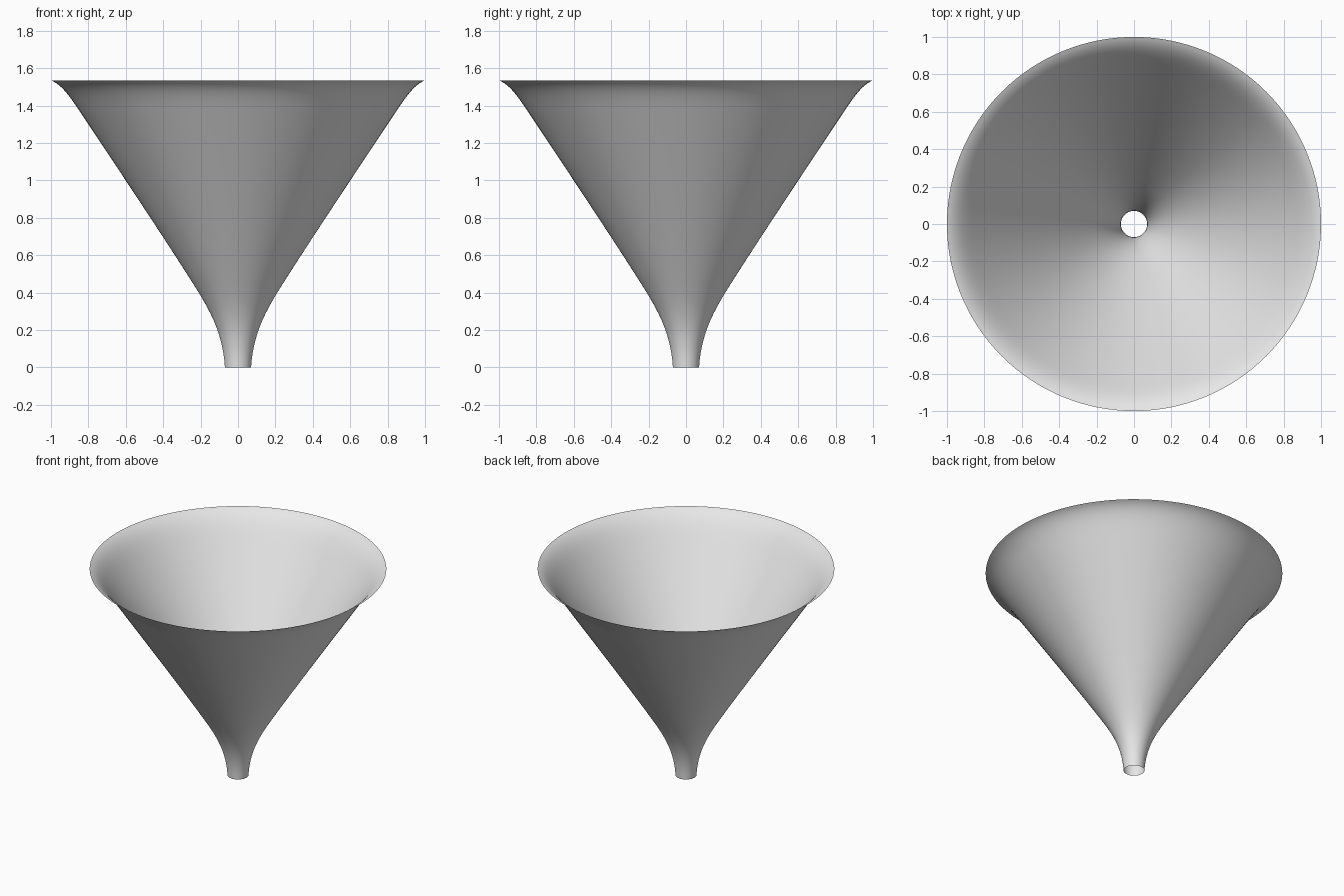
import bpy
import bmesh
import math
from mathutils import Vector
from mathutils.geometry import interpolate_bezier

if "Cube" in bpy.data.objects:
    bpy.data.objects.remove(bpy.data.objects["Cube"])

# Light grey material
grey = bpy.data.materials.new("light_grey")
grey.use_nodes = True
colour = (0.8, 0.8, 0.8, 1)
grey.diffuse_color = colour
grey.node_tree.nodes["Principled BSDF"].inputs["Base Color"].default_value = colour

# Wall profile as (radius, height): curved spout, nearly straight cone, flared rim
curves = [
    [(0.07, 0), (0.08, 0.17), (0.14, 0.285), (0.21, 0.4)],
    [(0.21, 0.4), (0.35, 0.625), (0.66, 1.09), (0.84, 1.36)],
    [(0.84, 1.36), (0.9, 1.45), (0.94, 1.51), (1.0, 1.535)],
]
profile = []
for curve in curves:
    points = interpolate_bezier(*[Vector((r, 0, z)) for r, z in curve], 13)
    profile += points if not profile else points[1:]

# Revolve the profile into an open, thin-walled funnel
bm = bmesh.new()
verts = [bm.verts.new(p) for p in profile]
edges = [bm.edges.new(pair) for pair in zip(verts, verts[1:])]
bmesh.ops.spin(bm, geom=verts + edges, axis=(0, 0, 1), cent=(0, 0, 0),
               angle=math.tau, steps=128, use_merge=True)
bmesh.ops.remove_doubles(bm, verts=bm.verts, dist=0.0001)
bm.normal_update()

# Turn the faces outward
inward = [f for f in bm.faces if f.normal.xy.dot(f.calc_center_median().xy) < 0]
bmesh.ops.reverse_faces(bm, faces=inward)
for face in bm.faces:
    face.smooth = True

mesh = bpy.data.meshes.new("funnel")
bm.to_mesh(mesh)
bm.free()
mesh.materials.append(grey)
funnel = bpy.data.objects.new("funnel", mesh)
bpy.context.collection.objects.link(funnel)
